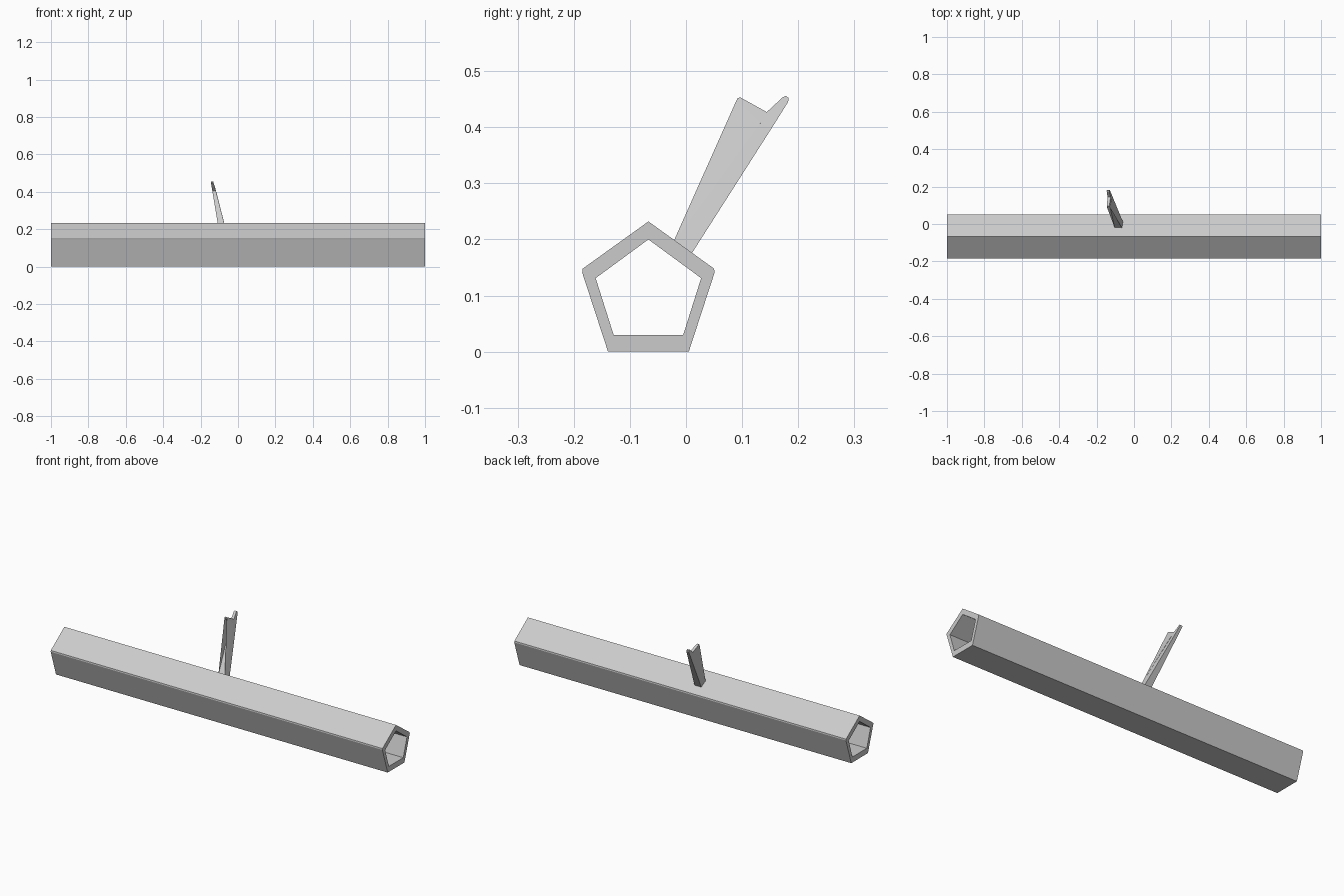
import bpy
import bmesh

cube = bpy.data.objects.get("Cube")
if cube:
    bpy.data.objects.remove(cube, do_unlink=True)

grey = bpy.data.materials.new("light_grey")
grey.use_nodes = True
colour = (0.6, 0.6, 0.6, 1)
grey.diffuse_color = colour
grey.node_tree.nodes["Principled BSDF"].inputs["Base Color"].default_value = colour


def finish(bm, name):
    """Clean up the mesh and link it as a flat-shaded object."""
    bmesh.ops.remove_doubles(bm, verts=bm.verts, dist=0.0002)
    bmesh.ops.recalc_face_normals(bm, faces=bm.faces)
    mesh = bpy.data.meshes.new(name)
    bm.to_mesh(mesh)
    bm.free()
    mesh.materials.append(grey)
    obj = bpy.data.objects.new(name, mesh)
    bpy.context.collection.objects.link(obj)
    return obj


def mirrored(apex, side, middle):
    """Closed outline in (y, z) from its apex and right half."""
    return [apex] + side + [(2 * middle - y, z) for y, z in reversed(side)]


# Hollow five-sided tube with narrow flats at the side corners
mid = -0.067
outer = mirrored((mid, 0.232), [(0.05, 0.148), (0.051, 0.141), (0.005, 0)], mid)
inner = mirrored((mid, 0.2), [(0.027, 0.131), (0.027, 0.131), (-0.005, 0.03)], mid)

bm = bmesh.new()
rings = [[bm.verts.new((x, y, z)) for y, z in outline]
         for x, outline in ((-1, outer), (1, outer), (1, inner), (-1, inner))]
for k, ring in enumerate(rings):
    following = rings[(k + 1) % len(rings)]
    for i in range(len(ring)):
        j = (i + 1) % len(ring)
        bm.faces.new((ring[i], ring[j], following[j], following[i]))
finish(bm, "hollow_tube")

# Tapering forked branch leaning back and to the right
fork = [(-0.025, 0.19), (0.007, 0.17), (0.155, 0.402), (0.182, 0.445),
        (0.183, 0.452), (0.178, 0.456), (0.172, 0.453), (0.144, 0.427),
        (0.097, 0.453), (0.092, 0.452), (0.09, 0.448), (0.13, 0.402)]


def branch_point(y, z, side):
    t = (z - 0.18) / 0.27
    centre = -0.08 - 0.058 * t
    half = 0.02 - 0.013 * t
    # The underside of the short prong slopes up on the left
    if side > 0 and (y, z) == fork[-1]:
        y, z = y + 0.003, z + 0.006
    return (centre + side * half, y, z)


bm = bmesh.new()
left, right = [[bm.verts.new(branch_point(y, z, s)) for y, z in fork] for s in (1, -1)]
for i in range(len(fork)):
    j = (i + 1) % len(fork)
    bm.faces.new((left[i], left[j], right[j], right[i]))
caps = [bm.faces.new(left), bm.faces.new(right)]
bmesh.ops.triangulate(bm, faces=caps)
finish(bm, "forked_branch")
